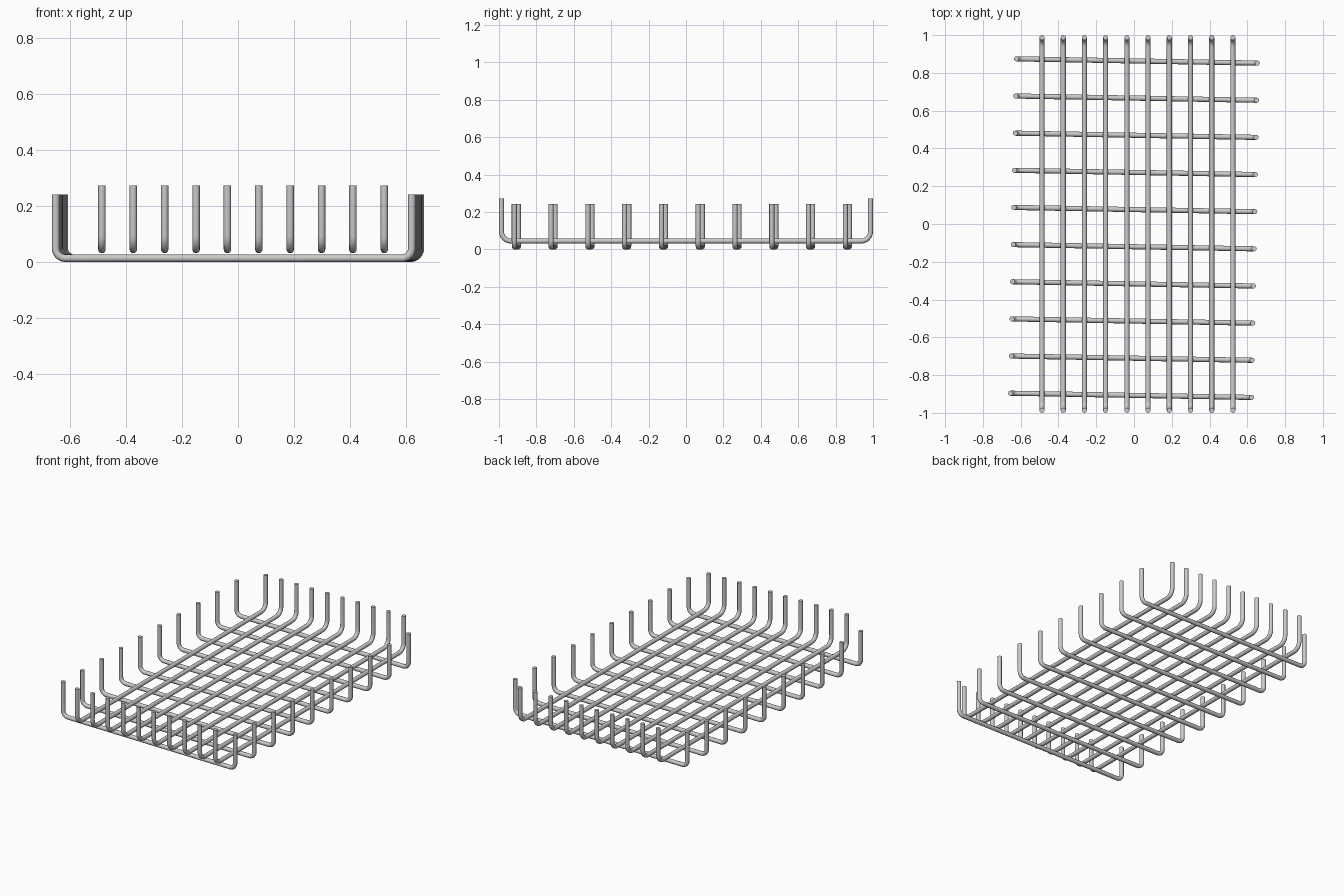
import bpy, math
from mathutils import Matrix

if "Cube" in bpy.data.objects:
    bpy.data.objects.remove(bpy.data.objects["Cube"])

R = 0.0135          # wire radius
SIDES_RES = 4       # 12-sided wire
COUNT = 10


def wire_mesh(name, half, height, bend, steps=6):
    """U-shaped wire along x: flat bottom on z = 0, both ends turned up."""
    side = [(half - bend + bend * math.sin(a), bend - bend * math.cos(a))
            for a in (i * math.pi / 2 / steps for i in range(steps + 1))]
    side.append((half, height))
    path = [(-x, z) for x, z in reversed(side)] + side
    cu = bpy.data.curves.new(name, 'CURVE')
    cu.dimensions = '3D'
    cu.bevel_depth = R
    cu.bevel_resolution = SIDES_RES
    cu.use_fill_caps = True
    sp = cu.splines.new('POLY')
    sp.points.add(len(path) - 1)
    for p, (x, z) in zip(sp.points, path):
        p.co = (x, 0, z, 1)
    tmp = bpy.data.objects.new(name, cu)
    bpy.context.collection.objects.link(tmp)
    bpy.ops.object.select_all(action='DESELECT')
    tmp.select_set(True)
    bpy.context.view_layer.objects.active = tmp
    bpy.ops.object.convert(target='MESH')
    obj = bpy.context.view_layer.objects.active
    bpy.ops.object.shade_smooth_by_angle(angle=math.radians(40))
    mesh = obj.data
    bpy.data.objects.remove(obj)
    return mesh


def place(name, mesh, matrix):
    ob = bpy.data.objects.new(name, mesh)
    bpy.context.collection.objects.link(ob)
    ob.matrix_world = matrix


# Lower layer: cross bars, the whole row turned by one degree
cross = wire_mesh("cross_bar", 0.651 - R, 0.242 - R, 0.035)
turn = Matrix.Translation((0, -0.022, R)) @ Matrix.Rotation(math.radians(-1), 4, 'Z')
for i in range(COUNT):
    y = (i - (COUNT - 1) / 2) * 0.1967
    place(f"cross_bar_{i + 1}", cross, turn @ Matrix.Translation((0, y, 0)))

# Upper layer: long bars running front to back
long_bar = wire_mesh("long_bar", 1 - R, 0.273 - 0.045, 0.05)
quarter = Matrix.Rotation(math.pi / 2, 4, 'Z')
for i in range(COUNT):
    x = -0.487 + i * 0.1123
    place(f"long_bar_{i + 1}", long_bar, Matrix.Translation((x, 0, 0.045)) @ quarter)
